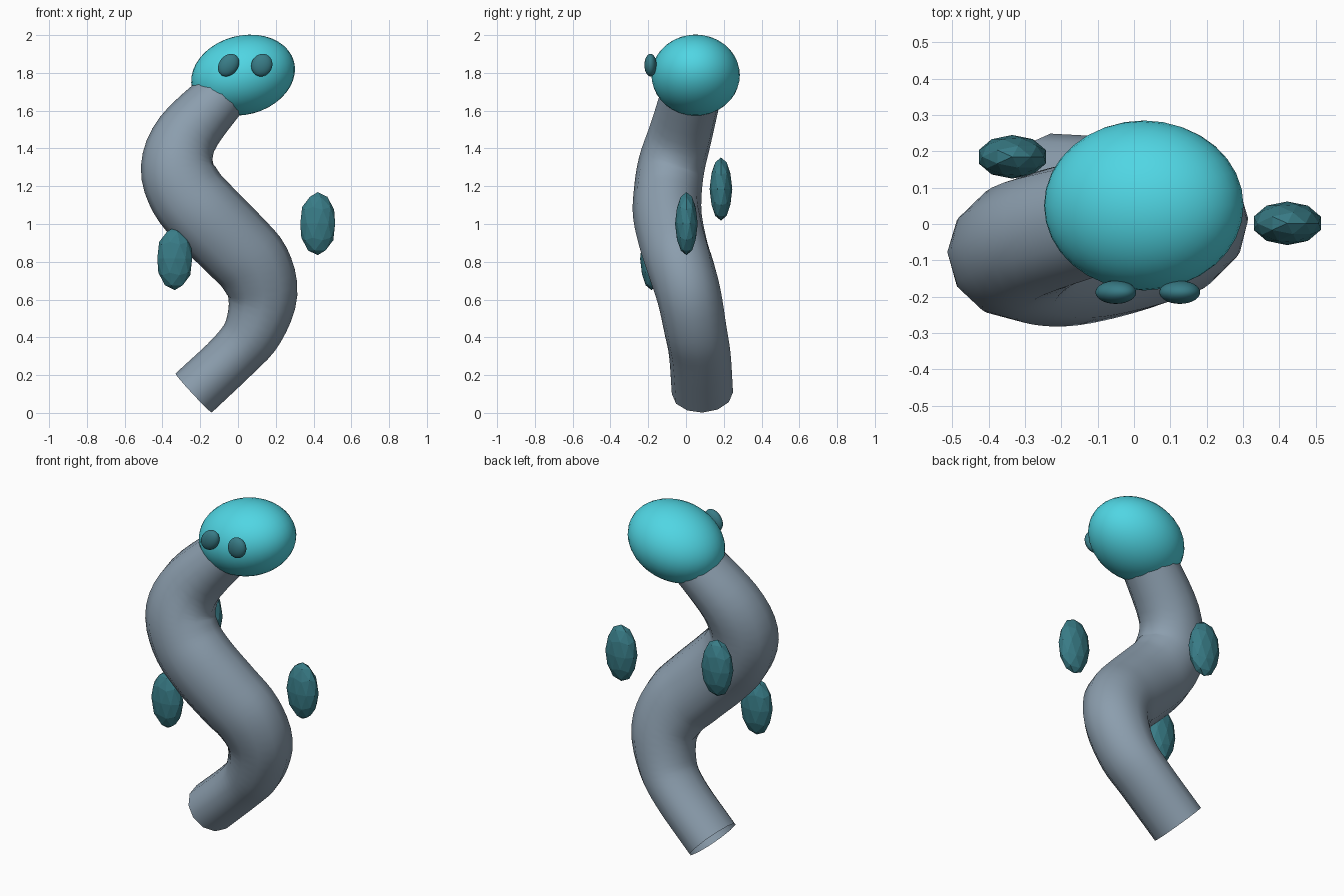
import bpy, bmesh, math
from mathutils import Vector

if "Cube" in bpy.data.objects:
    bpy.data.objects.remove(bpy.data.objects["Cube"])


def material(name, rgb):
    m = bpy.data.materials.new(name)
    m.diffuse_color = (*rgb, 1)
    m.use_nodes = True
    m.node_tree.nodes["Principled BSDF"].inputs["Base Color"].default_value = m.diffuse_color
    return m


bright = material("bright_teal", (0.08, 0.67, 0.77))
dark = material("dark_teal", (0.04, 0.2, 0.24))
slate = material("slate", (0.26, 0.34, 0.42))


def finish(name, bm, mat=None, smooth=True):
    me = bpy.data.meshes.new(name)
    for f in bm.faces:
        f.smooth = smooth
    bm.to_mesh(me)
    bm.free()
    ob = bpy.data.objects.new(name, me)
    bpy.context.collection.objects.link(ob)
    if mat:
        me.materials.append(mat)
    return ob


def catmull(p0, p1, p2, p3, t):
    return 0.5 * (2 * p1 + (p2 - p0) * t + (2 * p0 - 5 * p1 + 4 * p2 - p3) * t * t
                  + (3 * p1 - p0 - 3 * p2 + p3) * t ** 3)


# Winding open tube body: x, y, z, in-plane radius, depth radius
path = [
    (-0.235, 0.087, 0.105, 0.141, 0.162),
    (-0.02, 0.073, 0.308, 0.141, 0.163),
    (0.083, 0.05, 0.44, 0.157, 0.165),
    (0.13, 0.016, 0.62, 0.184, 0.17),
    (0.083, -0.03, 0.775, 0.201, 0.177),
    (-0.02, -0.067, 0.892, 0.206, 0.18),
    (-0.168, -0.098, 1.04, 0.208, 0.182),
    (-0.273, -0.097, 1.165, 0.204, 0.18),
    (-0.321, -0.077, 1.31, 0.193, 0.177),
    (-0.27, -0.03, 1.475, 0.17, 0.17),
    (-0.097, 0.023, 1.672, 0.143, 0.162),
    (-0.03, 0.043, 1.745, 0.14, 0.16),
]
pts = [Vector(p) for p in path]
pts = [2 * pts[0] - pts[1]] + pts + [2 * pts[-1] - pts[-2]]
samples = [catmull(*pts[i:i + 4], k / 4) for i in range(len(pts) - 3) for k in range(4)]
samples.append(pts[-2])

SIDES = 12
bm = bmesh.new()
rings = []
for i, s in enumerate(samples):
    c = Vector(s[:3])
    a, b = samples[max(i - 1, 0)], samples[min(i + 1, len(samples) - 1)]
    t = (Vector(b[:3]) - Vector(a[:3])).normalized()
    depth = Vector((0, 1, 0))
    depth = (depth - t * depth.dot(t)).normalized()
    side = depth.cross(t)
    ring = []
    for k in range(SIDES):
        w = 2 * math.pi * k / SIDES
        ring.append(bm.verts.new(c + depth * s[4] * math.cos(w) + side * s[3] * math.sin(w)))
    rings.append(ring)
for r, q in zip(rings, rings[1:]):
    for k in range(SIDES):
        n = (k + 1) % SIDES
        bm.faces.new((r[k], r[n], q[n], q[k]))
bmesh.ops.recalc_face_normals(bm, faces=bm.faces)
finish("body", bm, slate)


def ellipsoid(name, loc, size, tilt, mat):
    bm = bmesh.new()
    bmesh.ops.create_uvsphere(bm, u_segments=32, v_segments=20, radius=1)
    ob = finish(name, bm, mat)
    ob.location, ob.scale = loc, size
    ob.rotation_euler = (0, math.radians(tilt), 0)


# Head and eyes
ellipsoid("head", (0.027, 0.051, 1.788), (0.279, 0.234, 0.209), -15, bright)
ellipsoid("left_eye", (-0.05, -0.188, 1.841), (0.05, 0.032, 0.065), 38, dark)
ellipsoid("right_eye", (0.126, -0.188, 1.841), (0.055, 0.032, 0.061), 25, dark)

# Faceted pods floating around the body
for i, loc in enumerate([(-0.335, -0.183, 0.817), (0.422, 0.002, 1.002), (-0.335, 0.185, 1.185)]):
    bm = bmesh.new()
    bmesh.ops.create_icosphere(bm, subdivisions=2, radius=1)
    ob = finish(f"pod_{i + 1}", bm, dark, smooth=False)
    ob.location, ob.scale = loc, (0.097, 0.06, 0.167)
